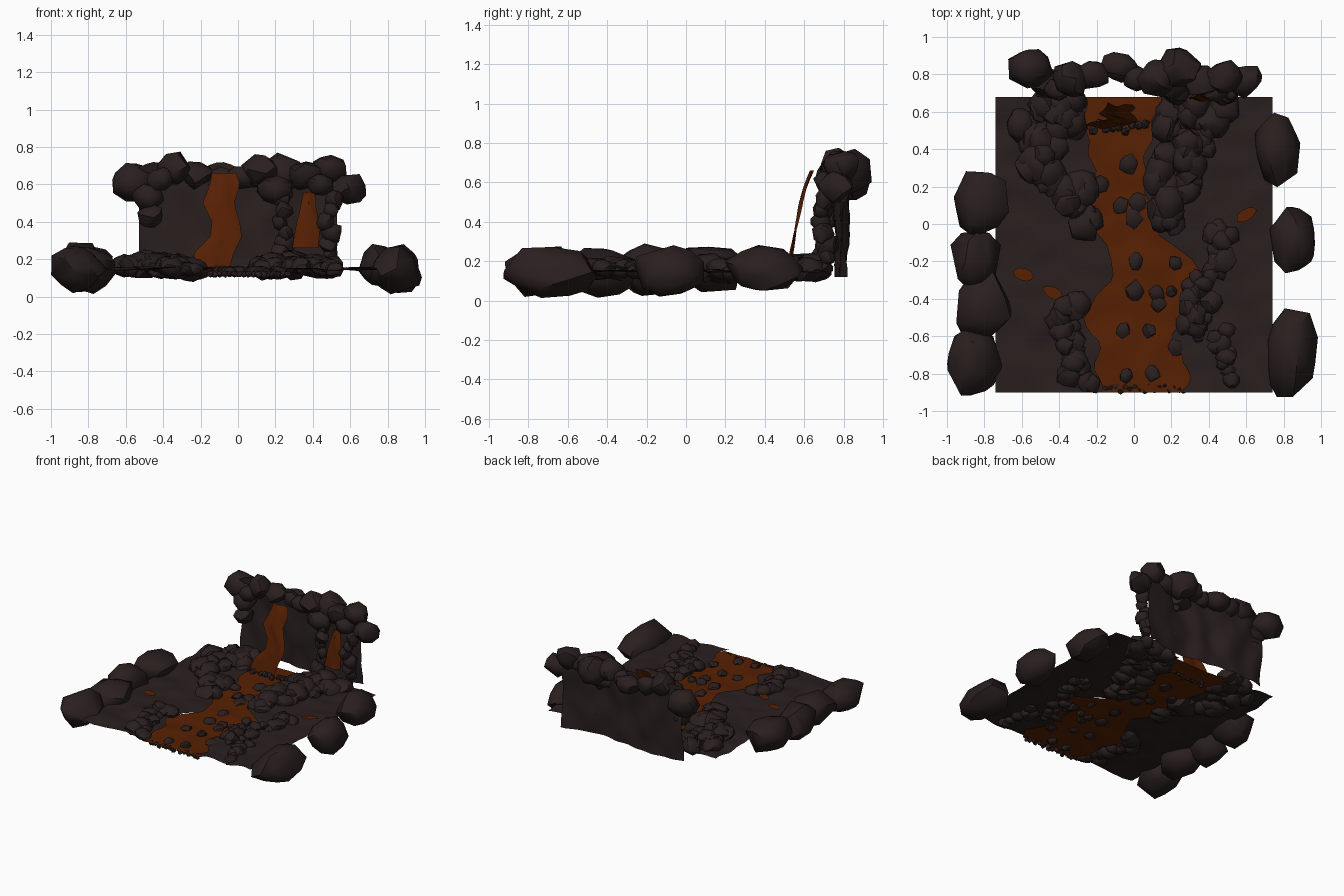
import bpy, bmesh, random
from math import sin, cos, pi
from mathutils import Vector, noise

cube = bpy.data.objects.get("Cube")
if cube:
    bpy.data.objects.remove(cube)
rng = random.Random(7)


def material(name, rgb):
    m = bpy.data.materials.new(name)
    m.use_nodes = True
    m.diffuse_color = (*rgb, 1)
    bsdf = m.node_tree.nodes["Principled BSDF"]
    bsdf.inputs["Base Color"].default_value = (*rgb, 1)
    bsdf.inputs["Roughness"].default_value = 0.9
    return m


ROCK = material("dark rock", (0.023, 0.0135, 0.0135))
LAVA = material("molten orange", (0.095, 0.0145, 0.0008))


def finish(name, bm, mat, angle):
    mesh = bpy.data.meshes.new(name)
    bm.to_mesh(mesh)
    bm.free()
    ob = bpy.data.objects.new(name, mesh)
    mesh.materials.append(mat)
    bpy.context.collection.objects.link(ob)
    bpy.ops.object.select_all(action='DESELECT')
    ob.select_set(True)
    bpy.context.view_layer.objects.active = ob
    bpy.ops.object.shade_smooth_by_angle(angle=angle)


def sheet(name, mat, nu, nv, f):
    """Grid surface from a function of u and v."""
    bm = bmesh.new()
    g = [[bm.verts.new(f(i / nu, j / nv)) for i in range(nu + 1)] for j in range(nv + 1)]
    for a, b in zip(g, g[1:]):
        for i in range(nu):
            bm.faces.new((a[i], a[i + 1], b[i + 1], b[i]))
    finish(name, bm, mat, 0.7)


def along(table, t):
    """Interpolate rows whose first entry is the key."""
    for a, b in zip(table, table[1:]):
        if t <= b[0]:
            k = max(0, (t - a[0]) / (b[0] - a[0]))
            return [p + (q - p) * k for p, q in zip(a, b)]
    return list(table[-1])


def rough(x, y, size):
    return noise.noise(Vector((x * 7, y * 7, 3))) * size


def add_rock(bm, centre, size, points=26):
    """Angular boulder: hull of jittered points spread over an ellipsoid."""
    verts = []
    turn = rng.uniform(0, pi)
    for i in range(points):
        h = 1 - 2 * (i + 0.5) / points
        a = i * 2.4 + turn
        r = (1 - h * h) ** 0.5
        d = Vector((r * cos(a), r * sin(a), h)) * rng.uniform(0.82, 1.14)
        verts.append(bm.verts.new(Vector(centre) + d * Vector(size)))
    out = bmesh.ops.convex_hull(bm, input=verts)
    inner = [v for v in out["geom_interior"] if isinstance(v, bmesh.types.BMVert)]
    bmesh.ops.delete(bm, geom=inner, context='VERTS')


def rocks(name, items, points=26):
    bm = bmesh.new()
    for centre, size in items:
        add_rock(bm, centre, size, points)
    finish(name, bm, ROCK, 0.75)


# River channel: y, left edge, right edge
CHANNEL = [(-.9, -.17, .25), (-.8, -.2, .31), (-.62, -.19, .2), (-.5, -.28, .27),
           (-.4, -.2, .3), (-.3, -.13, .35), (-.2, -.1, .34), (-.08, -.18, .14), (.1, -.25, .08),
           (.3, -.21, .05), (.48, -.26, .09), (.69, -.26, .14)]
Y0, Y1, SIDE = -.9, .68, .74


def river(u, v):
    y = Y0 + (Y1 - Y0) * v
    _, a, b = along(CHANNEL, y)
    x = a - .045 + (b - a + .09) * u
    return x, y, .132 + rough(x, y, .012)


def bank(side):
    def f(u, v):
        y = Y0 + (Y1 - Y0) * v
        inner = along(CHANNEL, y)[1 if side < 0 else 2] + .015 * sin(v * 53)
        a, b = (inner, SIDE) if side > 0 else (-SIDE, inner)
        x = a + (b - a) * u
        return x, y, .15 + rough(x, y, .02)
    return f


sheet("lava_river", LAVA, 12, 48, river)
sheet("left_ground", ROCK, 12, 40, bank(1))
sheet("right_ground", ROCK, 12, 40, bank(-1))


# Cliff at the back, gently curved with shallow folds
def cliff(u, v):
    x = -.53 + 1.06 * u
    top = .69 + .03 * sin(u * 19)
    y = .79 + .03 * sin(u * 7) + rough(x, v * .4, .04)
    return x, y, .12 + (top - .12) * v


sheet("back_cliff", ROCK, 28, 10, cliff)

# Lava falls: z, left edge, right edge, y
MAIN = [(.14, -.27, -.05, .525), (.24, -.23, -.02, .54), (.32, -.15, .02, .555), (.4, -.14, .01, .57),
        (.5, -.19, -.02, .59), (.6, -.15, .01, .62), (.66, -.14, -.01, .645)]
SMALL = [(.26, .29, .43, .67), (.38, .31, .44, .68), (.46, .33, .42, .69), (.56, .35, .41, .71)]


def fall(table):
    def f(u, v):
        z = table[0][0] + (table[-1][0] - table[0][0]) * v
        _, a, b, y = along(table, z)
        return a + (b - a) * u, y - .012 * sin(pi * u) + .005 * sin(u * 9 + v * 8), z
    return f


sheet("main_lava_fall", LAVA, 8, 20, fall(MAIN))
sheet("small_lava_fall", LAVA, 6, 10, fall(SMALL))

# Large boulders along both sides: x, y, z, half width, half depth
EDGE = [(.77, .39, .16, .13, .185), (.86, -.09, .15, .125, .185), (.84, -.69, .14, .145, .25),
        (-.82, .12, .16, .155, .185), (-.85, -.18, .16, .13, .17), (-.81, -.44, .15, .145, .19),
        (-.865, -.74, .15, .145, .18)]
rocks("side_boulders", [((x, y, z), (a, b, .13)) for x, y, z, a, b in EDGE], 34)

# Boulders crowning the cliff: x, y, z, radius
CROWN = [(-.55, .83, .61, .115), (-.48, .76, .53, .08), (-.47, .74, .43, .07), (-.34, .77, .68, .095),
         (-.41, .72, .63, .07), (-.22, .8, .65, .08), (-.08, .84, .63, .09), (.02, .78, .64, .07),
         (.12, .78, .67, .1), (.24, .83, .65, .12), (.2, .74, .57, .085), (.36, .77, .65, .09),
         (.48, .79, .68, .09), (.44, .72, .6, .07), (.59, .77, .58, .09)]
rocks("cliff_top_boulders", [((x, y, z), (r * 1.1, r, r * .92)) for x, y, z, r in CROWN])

# Stones framing the small fall
frame = []
for k in range(6):
    z = .22 + k * .06
    for x in (.24, .49):
        r = rng.uniform(.04, .06)
        frame.append(((x + rng.uniform(-.03, .03), .71 + rng.uniform(-.03, .03), z), (r, r, r * 1.1)))
rocks("cliff_face_stones", frame, 20)


# Stone heaps follow a path: y, x, spread
def heap(name, path, count, small, large):
    items = []
    for k in range(count):
        y = path[0][0] + (path[-1][0] - path[0][0]) * (k + rng.random()) / count
        _, x, s = along(path, y)
        off = rng.uniform(-1, 1)
        r = rng.uniform(small, large)
        z = .15 + (1 - abs(off)) * s * .25 + rng.uniform(-.015, .015)
        items.append(((x + off * s, y, z), (r, r * rng.uniform(.9, 1.25), r * .75)))
    rocks(name, items, 22)


heap("right_upper_stones", [(-.01, -.24, .02), (.15, -.32, .08), (.35, -.46, .17), (.55, -.45, .17),
                            (.68, -.42, .15)], 48, .045, .09)
heap("left_upper_stones", [(0, .17, .05), (.25, .23, .11), (.45, .3, .15), (.68, .36, .17)], 48, .045, .09)
heap("left_lower_stones", [(-.6, .31, .05), (-.45, .34, .08), (-.25, .41, .08), (0, .49, .04)], 30, .035, .065)
heap("left_outer_stones", [(-.84, .52, .02), (-.55, .46, .05)], 9, .035, .055)
heap("right_lower_stones", [(-.87, -.25, .03), (-.7, -.38, .07), (-.5, -.36, .06), (-.4, -.33, .05)], 18, .04, .075)

# Loose stones floating in the river
LOOSE = [(-.03, .32), (-.18, .21), (0, .03), (-.07, .1), (.02, .12), (.01, -.2), (0, -.36), (.12, -.37), (.2, -.36),
         (.13, -.43), (-.06, -.57), (.08, -.57), (-.04, -.81), (.1, -.8), (.22, -.66), (.22, -.21)]
rocks("river_stones", [((x, y, .135), (r, r * 1.1, .03)) for x, y in LOOSE
                       for r in [rng.uniform(.03, .055)]], 16)
rim = [((-.15 + .026 * k, -.88 + rng.uniform(-.02, .02), .12), (.02, .018, .02)) for k in range(17)]
rim += [((-.22 + .035 * k, .51 + rng.uniform(-.02, .03), .14), (.025, .025, .025)) for k in range(9)]
rocks("river_rim_pebbles", rim, 14)

# Small ragged lava pools on the banks
for name, px, py, tilt in (("left_pool", .6, .05, .4), ("right_pool", -.59, -.27, -.2), ("right_inner_pool", -.43, -.37, -.4)):
    bm = bmesh.new()
    ring = []
    for k in range(10):
        a = k * pi / 5
        dx = .06 * cos(a) * rng.uniform(.8, 1)
        ring.append(bm.verts.new((px + dx, py + tilt * dx + .035 * sin(a), .167)))
    bm.faces.new(ring)
    finish(name, bm, LAVA, .5)
